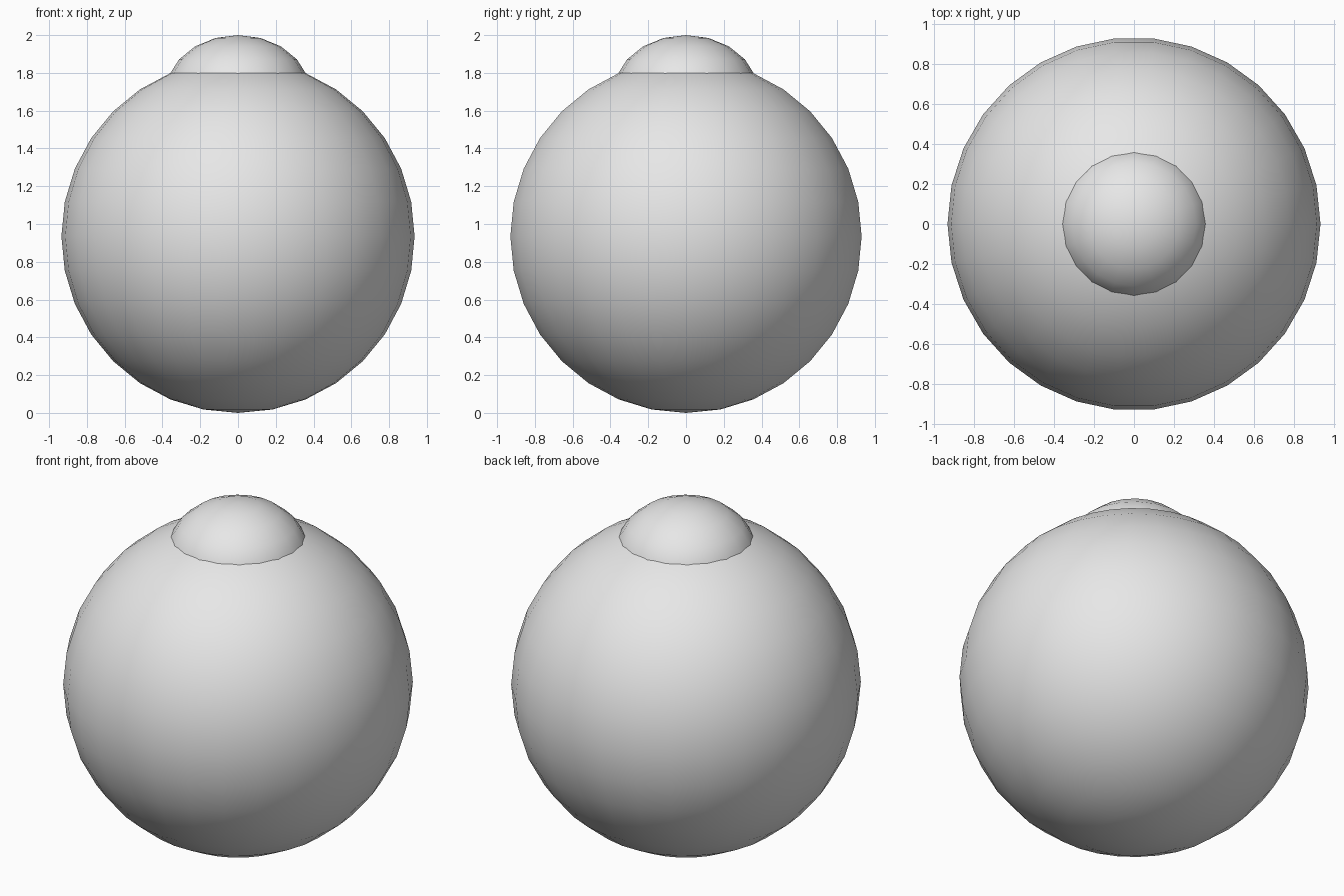
import bpy
import bmesh
import math
from mathutils import Matrix

default_cube = bpy.data.objects.get("Cube")
if default_cube:
    bpy.data.objects.remove(default_cube, do_unlink=True)

# Plain grey surface
grey = bpy.data.materials.new("light grey")
grey.use_nodes = True
colour = (0.8, 0.8, 0.8, 1)
grey.diffuse_color = colour
grey.node_tree.nodes["Principled BSDF"].inputs["Base Color"].default_value = colour


def ball(name, segments, rings, width, height, centre_z):
    """Smooth ellipsoid whose first column of vertices lies on +x."""
    bm = bmesh.new()
    bmesh.ops.create_uvsphere(bm, u_segments=segments, v_segments=rings, radius=1)
    rim = max(bm.verts, key=lambda v: v.co.xy.length)
    turn = Matrix.Rotation(-math.atan2(rim.co.y, rim.co.x), 4, "Z")
    stretch = Matrix.Diagonal((width, width, height, 1))
    lift = Matrix.Translation((0, 0, centre_z))
    bmesh.ops.transform(bm, matrix=lift @ stretch @ turn, verts=bm.verts)
    for face in bm.faces:
        face.smooth = True
    mesh = bpy.data.meshes.new(name)
    bm.to_mesh(mesh)
    bm.free()
    mesh.materials.append(grey)
    obj = bpy.data.objects.new(name, mesh)
    bpy.context.collection.objects.link(obj)
    return obj


# Large round body
ball("body", 30, 16, 0.935, 0.935, 0.935)

# Flattened cap bulging out of the top
ball("top_cap", 20, 10, 0.385, 0.31, 1.69)
